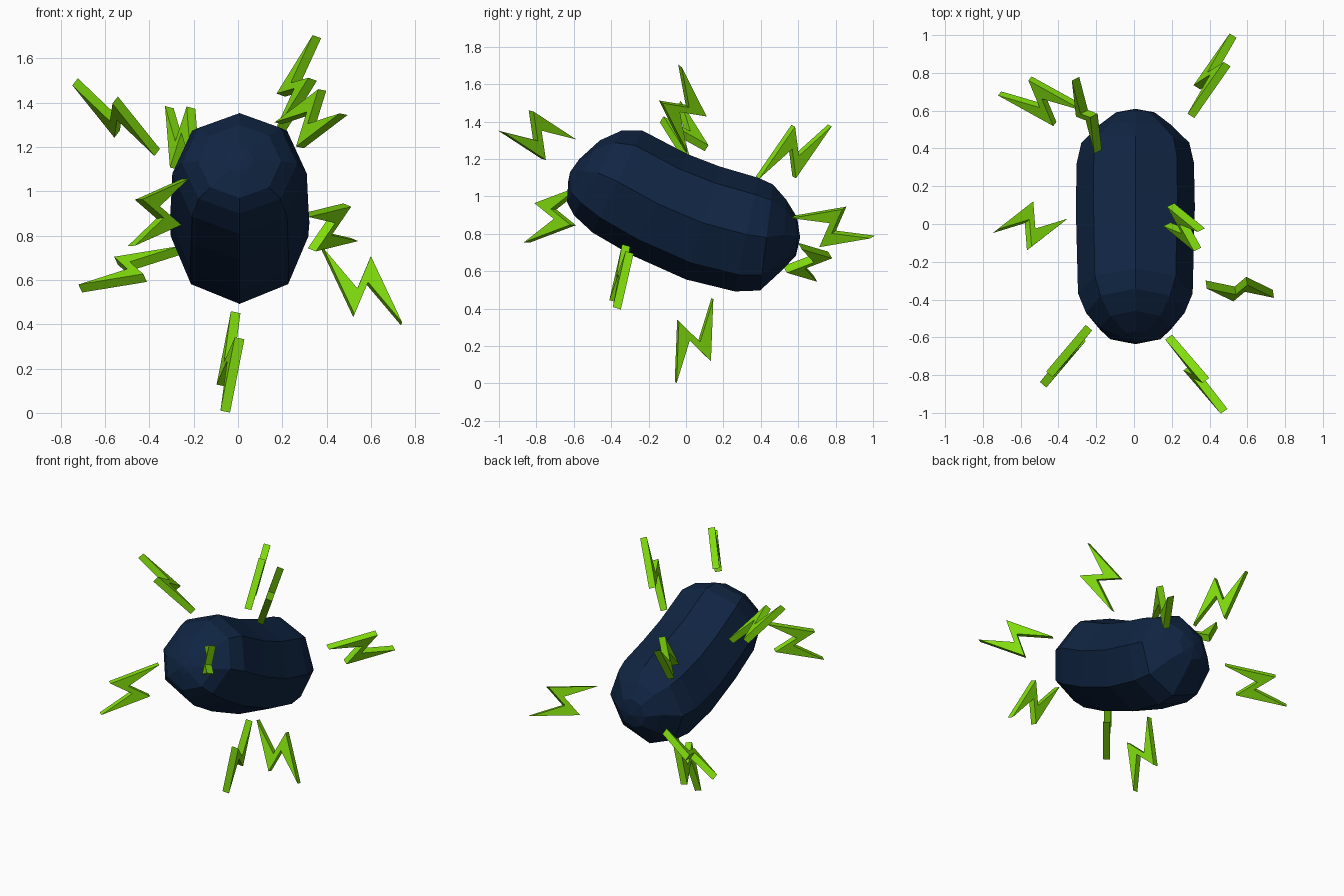
import bpy, bmesh, math
from mathutils import Vector, Matrix

cube = bpy.data.objects.get("Cube")
if cube:
    bpy.data.objects.remove(cube, do_unlink=True)


def material(name, rgb):
    m = bpy.data.materials.new(name)
    m.use_nodes = True
    m.diffuse_color = (*rgb, 1)
    m.node_tree.nodes["Principled BSDF"].inputs["Base Color"].default_value = (*rgb, 1)
    return m


NAVY = material("dark navy", (0.005, 0.018, 0.055))
LIME = material("lime green", (0.22, 0.72, 0.004))


def finish(bm, name, mat):
    bmesh.ops.recalc_face_normals(bm, faces=bm.faces)
    mesh = bpy.data.meshes.new(name)
    bm.to_mesh(mesh)
    bm.free()
    mesh.materials.append(mat)
    obj = bpy.data.objects.new(name, mesh)
    bpy.context.collection.objects.link(obj)
    return obj


# Bean body: eight-sided rings, each spanning a top and a bottom point (y, z)
SIDES = 8
CENTRE_X = 0.007
rings = [
    ((-0.57, 1.20), (-0.63, 1.08)),
    ((-0.46, 1.30), (-0.636, 0.97)),
    ((-0.342, 1.353), (-0.60, 0.90)),
    ((-0.235, 1.353), (-0.50, 0.807)),
    ((0.01, 1.225), (-0.30, 0.69)),
    ((0.18, 1.16), (0.0, 0.556)),
    ((0.385, 1.10), (0.262, 0.492)),
    ((0.465, 1.064), (0.396, 0.497)),
    ((0.535, 0.984), (0.519, 0.61)),
    ((0.594, 0.888), (0.588, 0.684)),
]
bm = bmesh.new()
loops = []
for top, bottom in rings:
    top, bottom = Vector((CENTRE_X, *top)), Vector((CENTRE_X, *bottom))
    mid, up = (top + bottom) / 2, (top - bottom) / 2
    side = Vector((up.length, 0, 0))
    angles = [math.tau * i / SIDES for i in range(SIDES)]
    loops.append([bm.verts.new(mid + up * math.cos(a) + side * math.sin(a)) for a in angles])
for a, b in zip(loops, loops[1:]):
    for i in range(SIDES):
        j = (i + 1) % SIDES
        bm.faces.new((a[i], a[j], b[j], b[i]))
# Rounded ends close on a pole
for loop, pole in ((loops[0], (-0.62, 1.13)), (loops[-1], (0.61, 0.78))):
    tip = bm.verts.new((CENTRE_X, *pole))
    for i in range(SIDES):
        bm.faces.new((loop[i], loop[(i + 1) % SIDES], tip))
finish(bm, "bean_body", NAVY)

# Lightning bolt outline: half of it, the other half is turned by 180 degrees
half = [(0, 0.246), (-0.126, -0.067), (0.028, -0.007)]
OUTLINE = half + [(-x, -y) for x, y in half]
THICKNESS = 0.045


def bolt(name, centre, tip, corner):
    """Extruded bolt whose plane holds the tip and corner directions."""
    long_axis = Vector(tip).normalized()
    normal = long_axis.cross(Vector(corner)).normalized()
    side_axis = long_axis.cross(normal)
    bm = bmesh.new()
    layers = []
    for s in (-0.5, 0.5):
        layers.append([bm.verts.new(side_axis * x + long_axis * y + normal * s * THICKNESS)
                       for x, y in OUTLINE])
    low, high = layers
    bm.faces.new(low)
    bm.faces.new(high)
    for i in range(len(OUTLINE)):
        j = (i + 1) % len(OUTLINE)
        bm.faces.new((low[i], low[j], high[j], high[i]))
    finish(bm, name, LIME).location = centre


# Bolts around the body: centre, direction to one tip, direction to its corner
bolt("bolt_upper_right", (-0.55, -0.01, 1.335), (-0.178, -0.027, 0.153), (0.01, 0.118, -0.08))
bolt("bolt_top_left", (0.265, -0.017, 1.47), (0.09, -0.015, 0.225), (-0.073, 0.122, -0.033))
bolt("bolt_back_top", (-0.25, 0.576, 1.24), (-0.06, 0.194, 0.14), (-0.04, 0.007, -0.137))
bolt("bolt_back_right", (-0.485, 0.65, 0.648), (-0.22, 0.04, -0.084), (0.058, -0.125, -0.045))
bolt("bolt_back_left", (0.413, 0.785, 0.837), (0.105, 0.2, -0.051), (-0.07, -0.04, -0.11))
bolt("bolt_front_right", (-0.36, -0.70, 0.905), (0.12, 0.15, 0.15), (-0.095, -0.105, 0.045))
bolt("bolt_front_left", (0.33, -0.795, 1.328), (0.145, -0.194, 0.02), (-0.05, 0.032, -0.131))
bolt("bolt_lower_left", (0.56, -0.345, 0.57), (0.18, -0.025, -0.17), (0.04, 0.045, 0.135))
bolt("bolt_bottom", (-0.034, 0.043, 0.23), (0.023, 0.096, 0.219), (-0.041, 0.08, -0.112))
